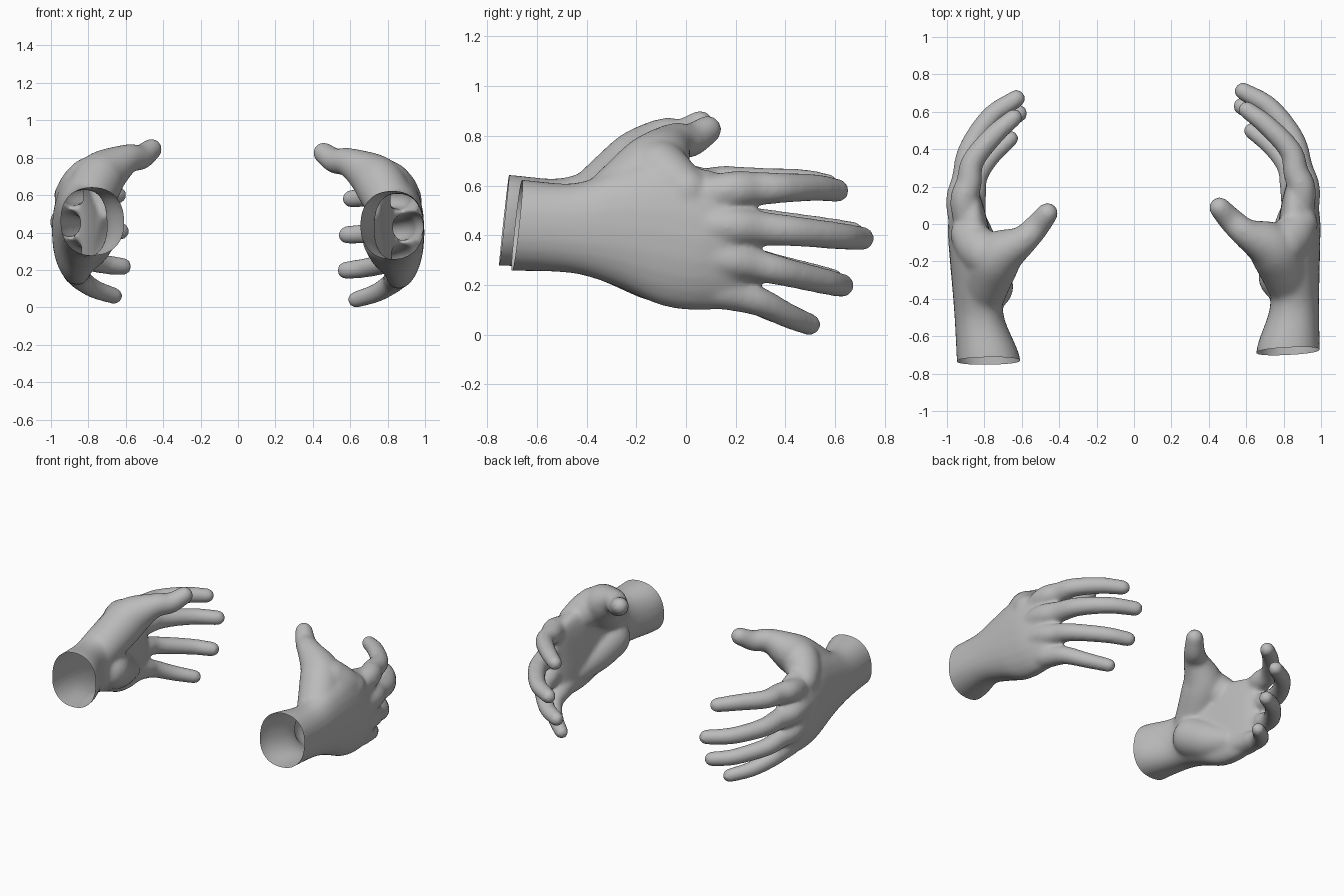
import bpy, bmesh, math
from mathutils import Vector, Matrix

cube = bpy.data.objects.get("Cube")
if cube:
    bpy.data.objects.remove(cube, do_unlink=True)

grey = bpy.data.materials.new("plain grey")
grey.use_nodes = True
colour = (0.5, 0.5, 0.5, 1)
grey.diffuse_color = colour
grey.node_tree.nodes["Principled BSDF"].inputs["Base Color"].default_value = colour

SIDES = 24


def smooth_path(points, steps=6):
    """Catmull-Rom samples through points of any dimension."""
    p = [Vector(q) for q in points]
    p = [p[0] * 2 - p[1]] + p + [p[-1] * 2 - p[-2]]
    out = []
    for a, b, c, d in zip(p, p[1:], p[2:], p[3:]):
        for i in range(steps):
            t = i / steps
            out.append(b + (c - a) * (t / 2)
                       + (a * 2 - b * 5 + c * 4 - d) * (t * t / 2)
                       + (b * 3 - a - c * 3 + d) * (t ** 3 / 2))
    return out + [p[-2]]


def loft(bm, rings):
    """Closed skin over rings of equal length."""
    rows = [[bm.verts.new(co) for co in ring] for ring in rings]
    for r, s in zip(rows, rows[1:]):
        for i in range(SIDES):
            j = (i + 1) % SIDES
            bm.faces.new((r[i], r[j], s[j], s[i]))
    bm.faces.new(rows[0][::-1])
    bm.faces.new(rows[-1])


def tube(bm, points):
    """Round-ended tapering tube through (x, y, z, radius) points."""
    path = [(s.xyz, s.w) for s in smooth_path(points)]
    first = (path[0][0] - path[1][0]).normalized()
    last = (path[-1][0] - path[-2][0]).normalized()

    def dome(end, axis):
        return [(end[0] + axis * end[1] * t, end[1] * math.sqrt(1 - t * t))
                for t in (0.35, 0.65, 0.87, 0.98)]
    path = dome(path[0], first)[::-1] + path + dome(path[-1], last)
    rings = []
    for i, (co, r) in enumerate(path):
        axis = path[min(i + 1, len(path) - 1)][0] - path[max(i - 1, 0)][0]
        turn = axis.to_track_quat('Z', 'Y')
        rings.append([co + turn @ Vector((r * math.cos(a), r * math.sin(a), 0))
                      for a in (math.tau * k / SIDES for k in range(SIDES))])
    loft(bm, rings)


def palm(bm, sections):
    """Cupped oval body from (y, centre x, centre z, half x, half z, cup)."""
    rings = []
    for y, cx, cz, rx, rz, cup in smooth_path(sections):
        ring = []
        for k in range(SIDES):
            a = math.tau * k / SIDES
            c, s = (math.copysign(abs(v) ** 0.88, v) for v in (math.cos(a), math.sin(a)))
            ring.append((cx + rx * c - cup * s * s, y, cz + rz * s))
        rings.append(ring)
    loft(bm, rings)


bm = bmesh.new()

# Forearm stub, wrist and palm
palm(bm, [(-0.80, 0.825, 0.44, 0.168, 0.186, 0),
          (-0.66, 0.825, 0.44, 0.168, 0.184, 0),
          (-0.45, 0.858, 0.428, 0.132, 0.182, 0),
          (-0.28, 0.857, 0.43, 0.135, 0.236, 0.005),
          (-0.10, 0.878, 0.415, 0.118, 0.298, 0.02),
          (0.05, 0.886, 0.385, 0.108, 0.288, 0.03),
          (0.18, 0.886, 0.375, 0.08, 0.262, 0.035),
          (0.26, 0.880, 0.375, 0.04, 0.20, 0.03)])

# Heel of the palm and the web between thumb and index
tube(bm, [(0.80, -0.28, 0.37, 0.137), (0.83, -0.14, 0.30, 0.127), (0.85, 0.02, 0.24, 0.09)])
tube(bm, [(0.89, 0.0, 0.58, 0.095), (0.85, -0.06, 0.62, 0.115), (0.80, -0.11, 0.66, 0.125)])

# Thumb
tube(bm, [(0.86, -0.38, 0.46, 0.12), (0.795, -0.22, 0.595, 0.136),
          (0.73, -0.12, 0.69, 0.132), (0.60, -0.05, 0.772, 0.081),
          (0.52, 0.02, 0.783, 0.068), (0.458, 0.087, 0.825, 0.058)])

# Index, middle, ring and little fingers
tube(bm, [(0.88, -0.05, 0.54, 0.06), (0.898, 0.17, 0.58, 0.076), (0.865, 0.28, 0.588, 0.069),
          (0.838, 0.39, 0.59, 0.061), (0.72, 0.52, 0.592, 0.055), (0.604, 0.61, 0.58, 0.048)])
tube(bm, [(0.91, -0.05, 0.44, 0.06), (0.92, 0.17, 0.437, 0.077), (0.888, 0.30, 0.428, 0.069),
          (0.853, 0.45, 0.415, 0.061), (0.73, 0.62, 0.397, 0.055), (0.584, 0.71, 0.387, 0.049)])
tube(bm, [(0.91, -0.05, 0.33, 0.06), (0.91, 0.16, 0.302, 0.073), (0.88, 0.28, 0.28, 0.066),
          (0.842, 0.40, 0.252, 0.058), (0.70, 0.56, 0.214, 0.053), (0.576, 0.63, 0.198, 0.048)])
tube(bm, [(0.86, -0.05, 0.20, 0.06), (0.86, 0.12, 0.18, 0.075), (0.845, 0.22, 0.158, 0.068),
          (0.82, 0.31, 0.127, 0.058), (0.74, 0.41, 0.077, 0.051), (0.63, 0.499, 0.041, 0.045)])

bmesh.ops.recalc_face_normals(bm, faces=bm.faces)
mesh = bpy.data.meshes.new("hand_parts")
bm.to_mesh(mesh)
bm.free()

# Fuse the parts into one soft skin
parts = bpy.data.objects.new("hand_parts", mesh)
bpy.context.collection.objects.link(parts)
remesh = parts.modifiers.new("fuse", 'REMESH')
remesh.mode = 'VOXEL'
remesh.voxel_size = 0.012
soften = parts.modifiers.new("soften", 'SMOOTH')
soften.factor = 0.5
soften.iterations = 16
skin = bpy.data.meshes.new_from_object(
    parts.evaluated_get(bpy.context.evaluated_depsgraph_get()))
bpy.data.objects.remove(parts, do_unlink=True)


def add_hand(name, mirrored):
    bm = bmesh.new()
    bm.from_mesh(skin)
    # Open, hollow cuff
    bmesh.ops.bisect_plane(bm, geom=bm.verts[:] + bm.edges[:] + bm.faces[:],
                           plane_co=(0.82, -0.68, 0.44), plane_no=(0.05, -1, 0.11),
                           clear_outer=True)
    if mirrored:
        bm.transform(Matrix.Translation((0, 0, 0.02)) @ Matrix.Rotation(0.065, 4, 'Z')
                     @ Matrix.Diagonal((-1, 1, 1, 1)))
        bmesh.ops.reverse_faces(bm, faces=bm.faces)
    for f in bm.faces:
        f.smooth = True
        f.material_index = 0
    me = bpy.data.meshes.new(name)
    bm.to_mesh(me)
    bm.free()
    me.materials.append(grey)
    bpy.context.collection.objects.link(bpy.data.objects.new(name, me))


add_hand("left_hand", False)
add_hand("right_hand", True)
